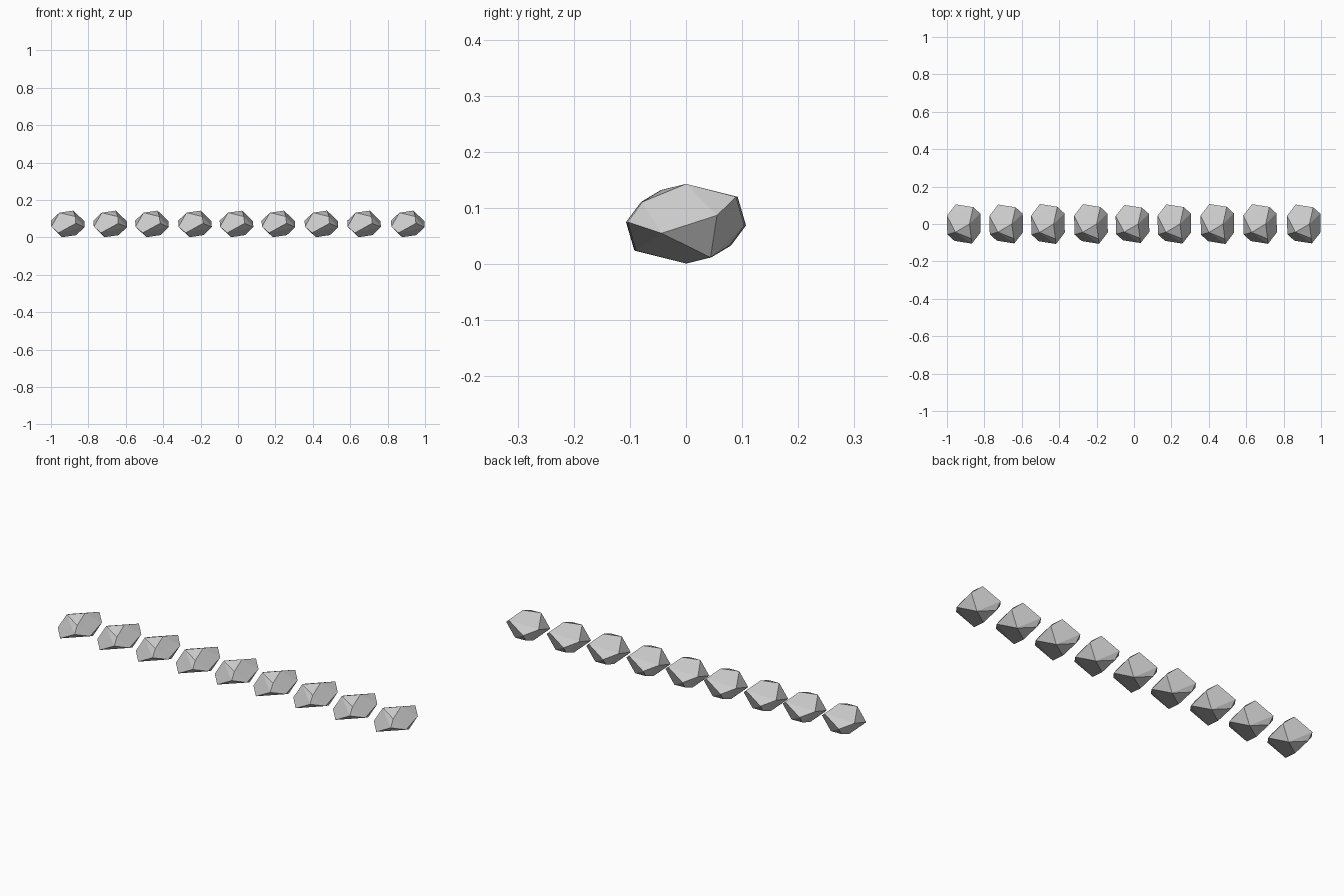
import bpy, bmesh, math
from mathutils import Vector

if "Cube" in bpy.data.objects:
    bpy.data.objects.remove(bpy.data.objects["Cube"])

# Half of the stone's corners, relative to its centre; the rest are opposite
CENTRE_Z = 0.072
CORNERS = [
    (0.030, 0.000, 0.071), (-0.045, -0.045, 0.060), (0.050, 0.092, 0.048),
    (-0.043, 0.107, -0.003), (-0.090, 0.045, 0.017), (0.088, 0.057, 0.015),
    (0.040, -0.080, 0.039),
]


def stone_mesh():
    bm = bmesh.new()
    for c in CORNERS:
        bm.verts.new(Vector(c))
        bm.verts.new(-Vector(c))
    bmesh.ops.convex_hull(bm, input=bm.verts[:])
    # merge nearly flat triangles into larger facets
    bmesh.ops.dissolve_limit(bm, angle_limit=math.radians(5),
                             verts=bm.verts[:], edges=bm.edges[:])
    bmesh.ops.recalc_face_normals(bm, faces=bm.faces[:])
    mesh = bpy.data.meshes.new("stone")
    bm.to_mesh(mesh)
    bm.free()
    return mesh


# Row of nine stones, with slightly uneven spacing and depth
mesh = stone_mesh()
xs = [-0.91, -0.683, -0.46, -0.23, -0.008, 0.216, 0.446, 0.674, 0.908]
depths = [0.98, 0.97, 1.0, 0.99, 0.95, 0.98, 1.0, 0.99, 0.97]
for i, (x, d) in enumerate(zip(xs, depths)):
    stone = bpy.data.objects.new(f"stone_{i + 1}", mesh)
    stone.location = (x, 0, CENTRE_Z)
    stone.scale = (1, d, 1)
    bpy.context.collection.objects.link(stone)
